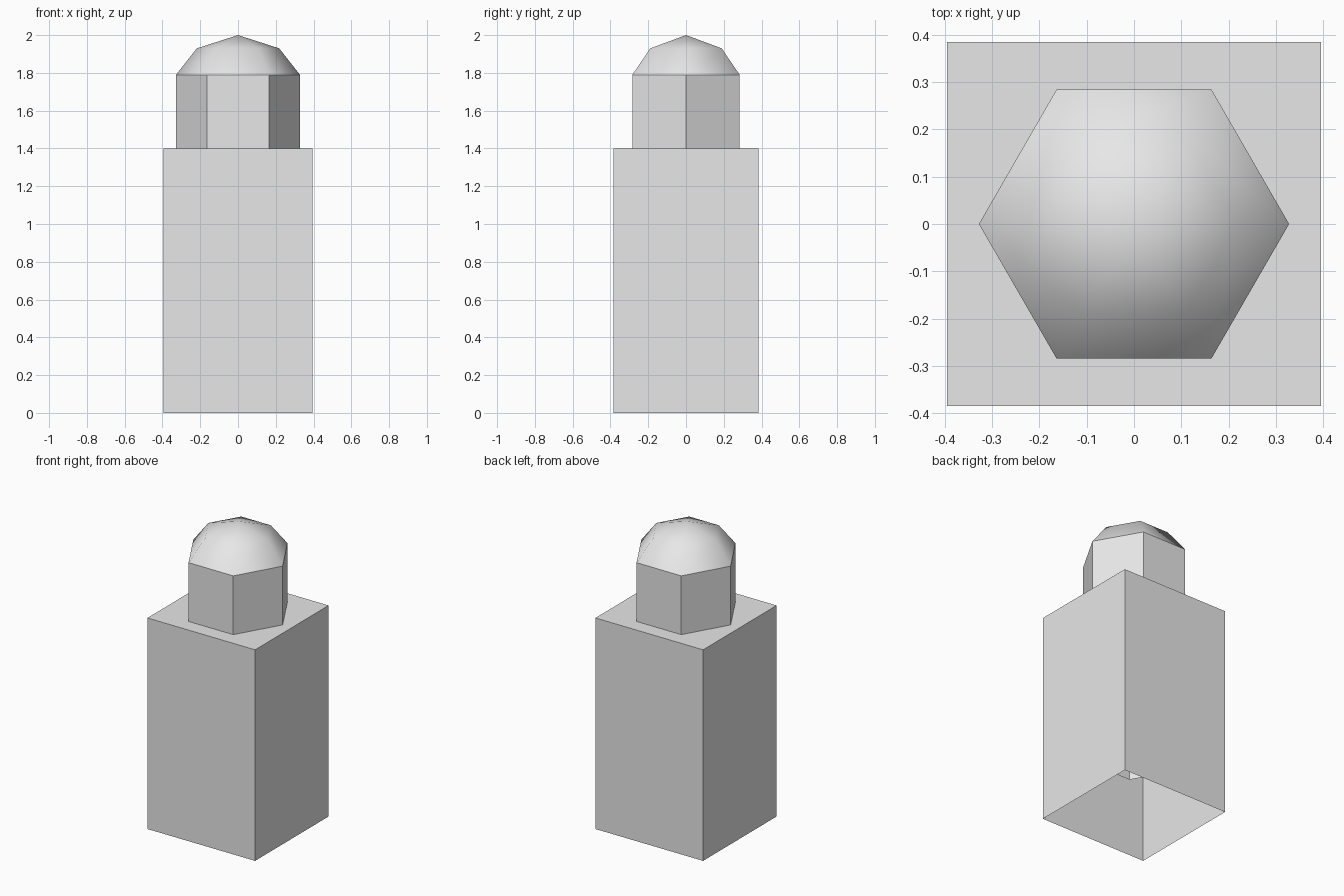
import bpy
import bmesh
from math import cos, sin, pi

SIDES = 6

cube = bpy.data.objects.get("Cube")
if cube:
    bpy.data.objects.remove(cube, do_unlink=True)

# Single plain colour
grey = bpy.data.materials.new("light_grey")
grey.use_nodes = True
colour = (0.8, 0.8, 0.8, 1)
grey.diffuse_color = colour
grey.node_tree.nodes["Principled BSDF"].inputs["Base Color"].default_value = colour


def finish(name, bm, smooth=False):
    bmesh.ops.recalc_face_normals(bm, faces=bm.faces)
    for face in bm.faces:
        face.smooth = smooth
    mesh = bpy.data.meshes.new(name)
    bm.to_mesh(mesh)
    bm.free()
    mesh.materials.append(grey)
    obj = bpy.data.objects.new(name, mesh)
    bpy.context.collection.objects.link(obj)
    return obj


def hex_shell(name, profile, smooth=False):
    """Join six-sided rings along a (radius, height) profile; radius 0 is a tip."""
    bm = bmesh.new()
    rings = []
    for r, z in profile:
        count = SIDES if r else 1
        rings.append([bm.verts.new((r * cos(2 * pi * i / SIDES),
                                    r * sin(2 * pi * i / SIDES), z))
                      for i in range(count)])
    for low, high in zip(rings, rings[1:]):
        for i in range(SIDES):
            j = (i + 1) % SIDES
            top = [high[j], high[i]] if len(high) > 1 else high
            bm.faces.new([low[i], low[j]] + top)
    return finish(name, bm, smooth)


# Tall box, open underneath
bm = bmesh.new()
bmesh.ops.create_cube(bm, size=1)
for v in bm.verts:
    v.co.x *= 0.79
    v.co.y *= 0.77
    v.co.z = (v.co.z + 0.5) * 1.4
bottom = [f for f in bm.faces if f.calc_center_median().z < 0.01]
bmesh.ops.delete(bm, geom=bottom, context='FACES_ONLY')
finish("base_box", bm)

# Six-sided neck with a rounded cap
hex_shell("neck", [(0.328, 1.4), (0.328, 1.79)])
hex_shell("dome_cap", [(0.328, 1.79), (0.218, 1.93), (0, 2.0)], smooth=True)

# Open tube hanging inside the box
hex_shell("inner_tube", [(0.16, 0.34), (0.16, 1.4)])
